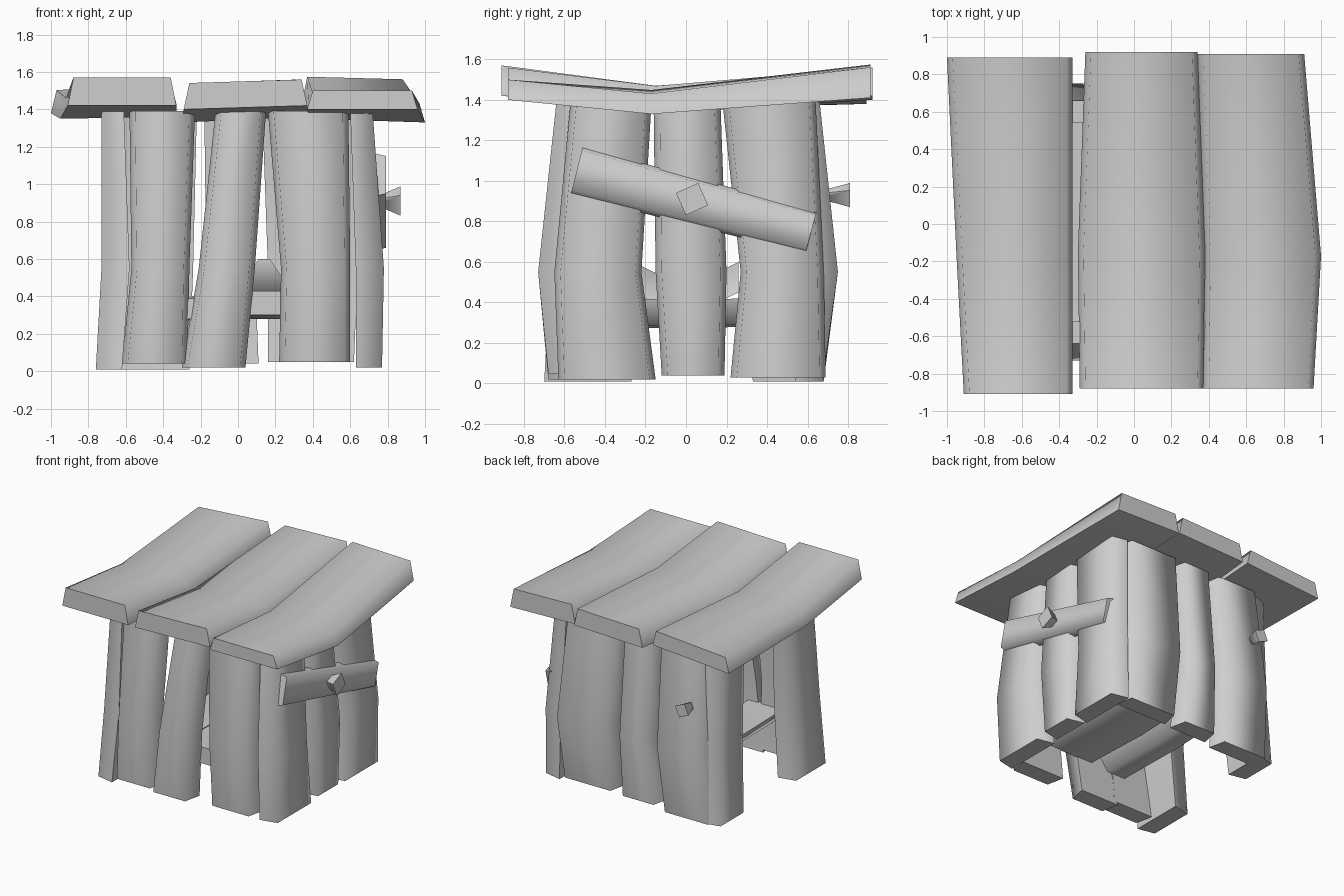
import bpy, bmesh, math
from mathutils import Vector

cube = bpy.data.objects.get("Cube")
if cube:
    bpy.data.objects.remove(cube)

wood = bpy.data.materials.new("plain_grey")
wood.use_nodes = True
GREY = (0.62, 0.62, 0.62, 1)
wood.diffuse_color = GREY
wood.node_tree.nodes["Principled BSDF"].inputs["Base Color"].default_value = GREY


def board(name, rings, depths, inset=0.03):
    """Loft a tapered board; each ring is the two outer edge points plus a depth vector."""
    bm = bmesh.new()
    loops = []
    for (a, b), depth in zip(rings, depths):
        a, b, depth = Vector(a), Vector(b), Vector(depth)
        side = (b - a).normalized() * inset
        loops.append([bm.verts.new(p) for p in (a + side, b - side, b + depth, a + depth)])
    for low, high in zip(loops, loops[1:]):
        for i in range(4):
            j = (i + 1) % 4
            bm.faces.new((low[i], low[j], high[j], high[i]))
    bm.faces.new(loops[0])
    bm.faces.new(loops[-1])
    bmesh.ops.recalc_face_normals(bm, faces=bm.faces)
    mesh = bpy.data.meshes.new(name)
    bm.to_mesh(mesh)
    bm.free()
    mesh.materials.append(wood)
    obj = bpy.data.objects.new(name, mesh)
    bpy.context.collection.objects.link(obj)
    bpy.ops.object.select_all(action='DESELECT')
    obj.select_set(True)
    bpy.context.view_layer.objects.active = obj
    bpy.ops.object.shade_smooth_by_angle(angle=math.radians(80))


# Wall boards: foot height, then (low, high) edges at the foot, the bulge and the top
walls = {
    "front": ("y", (-0.68, -0.73, -0.64), [
        (0.04, (-0.62, -0.27), (-0.57, -0.26), (-0.58, -0.23)),
        (0.02, (-0.30, 0.04), (-0.21, 0.09), (-0.12, 0.15)),
        (0.05, (0.22, 0.60), (0.23, 0.60), (0.16, 0.59))]),
    "back": ("y", (0.68, 0.75, 0.66), [
        (0.01, (-0.70, -0.26), (-0.66, -0.24), (-0.62, -0.22)),
        (0.04, (-0.22, 0.11), (-0.17, 0.09), (-0.18, 0.10)),
        (0.05, (0.16, 0.62), (0.16, 0.64), (0.13, 0.60))]),
    "left": ("x", (0.77, 0.78, 0.72), [
        (0.02, (-0.63, -0.15), (-0.65, -0.22), (-0.57, -0.17)),
        (0.04, (-0.12, 0.19), (-0.15, 0.20), (-0.16, 0.17)),
        (0.03, (0.22, 0.69), (0.27, 0.68), (0.18, 0.64))]),
    "right": ("x", (-0.76, -0.73, -0.73), [
        (0.01, (-0.70, -0.27), (-0.67, -0.28), (-0.58, -0.21)),
        (0.01, (0.33, 0.68), (0.30, 0.66), (0.28, 0.62))]),
}
THICKNESS = (0.14, 0.15, 0.12)
for side, (axis, offsets, boards) in walls.items():
    sign = -1 if offsets[0] > 0 else 1
    inward = Vector((0, sign, 0)) if axis == "y" else Vector((sign, 0, 0))
    for n, (foot, *spans) in enumerate(boards):
        rings = []
        for z, off, span in zip((foot, 0.55, 1.39), offsets, spans):
            rings.append([(s, off, z) if axis == "y" else (off, s, z) for s in span])
        board(f"{side}_wall_board_{n + 1}", rings, [inward * t for t in THICKNESS])

# Sagging roof boards: rings at front, dip and back as (y, x low, x high, z low, z high, thickness)
roof = [
    ((-0.91, -0.91, -0.33, 1.57, 1.57, 0.15), (-0.15, -0.95, -0.33, 1.46, 1.47, 0.11),
     (0.89, -1.0, -0.33, 1.5, 1.55, 0.12)),
    ((-0.88, -0.29, 0.37, 1.54, 1.56, 0.14), (-0.15, -0.30, 0.38, 1.44, 1.47, 0.11),
     (0.92, -0.26, 0.34, 1.54, 1.56, 0.14)),
    ((-0.88, 0.37, 0.96, 1.50, 1.50, 0.10), (-0.17, 0.38, 1.0, 1.45, 1.43, 0.10),
     (0.91, 0.34, 0.91, 1.575, 1.56, 0.15)),
]
for n, rows in enumerate(roof):
    rings = [((x0, y, z0), (x1, y, z1)) for y, x0, x1, z0, z1, t in rows]
    board(f"roof_board_{n + 1}", rings, [(0, 0, -row[-1]) for row in rows])

# Slanted cross board on the left wall
board("cross_board", [
    ((0.79, -0.57, 0.93), (0.79, -0.51, 1.17)),
    ((0.79, 0.59, 0.64), (0.79, 0.645, 0.85))], [(-0.08, 0, 0)] * 2, 0.02)


def peg(name, centre, out, size):
    """A square peg turned on its axis and flared toward its outer end."""
    out = Vector(out)
    up = Vector((0, 0, 1))
    across = up.cross(out).normalized()
    u = (across * 0.9 + up * 0.4).normalized() * size / 2
    v = (across * -0.4 + up * 0.9).normalized() * size / 2
    rings, depths = [], []
    for t, s in ((-0.4, 0.3), (1, 1)):
        c = Vector(centre) + out * t + v * s
        rings.append((c - u * s, c + u * s))
        depths.append(v * -2 * s)
    board(name, rings, depths, 0)


peg("cross_board_peg", (0.78, 0.03, 0.91), (0.09, 0, 0), 0.12)
peg("back_wall_peg", (-0.53, 0.70, 0.93), (0, 0.11, 0), 0.09)


def bench_board(name, x0, x1, rows, height, inset):
    """A board along y, widest on top; rows are (y, underside z)."""
    rings = [((x0, y, z), (x1, y, z)) for y, z in rows]
    board(name, rings, [(0, 0, height)] * len(rows), inset)


# Bench inside: wide seat, lower front rail and a dipped seat block
bench_board("bench_seat", -0.1, 0.46, ((-0.57, 0.30), (0, 0.28), (0.57, 0.30)), 0.13, 0.03)
bench_board("bench_rail", -0.45, -0.15, ((-0.59, 0.28), (0, 0.27), (0.57, 0.29)), 0.11, 0.07)
board("bench_block", [((0.01, y, z), (0.27, y, z)) for y, z in ((-0.26, 0.60), (0, 0.47), (0.26, 0.60))],
      [(0, 0, -0.15)] * 3, 0.1)
